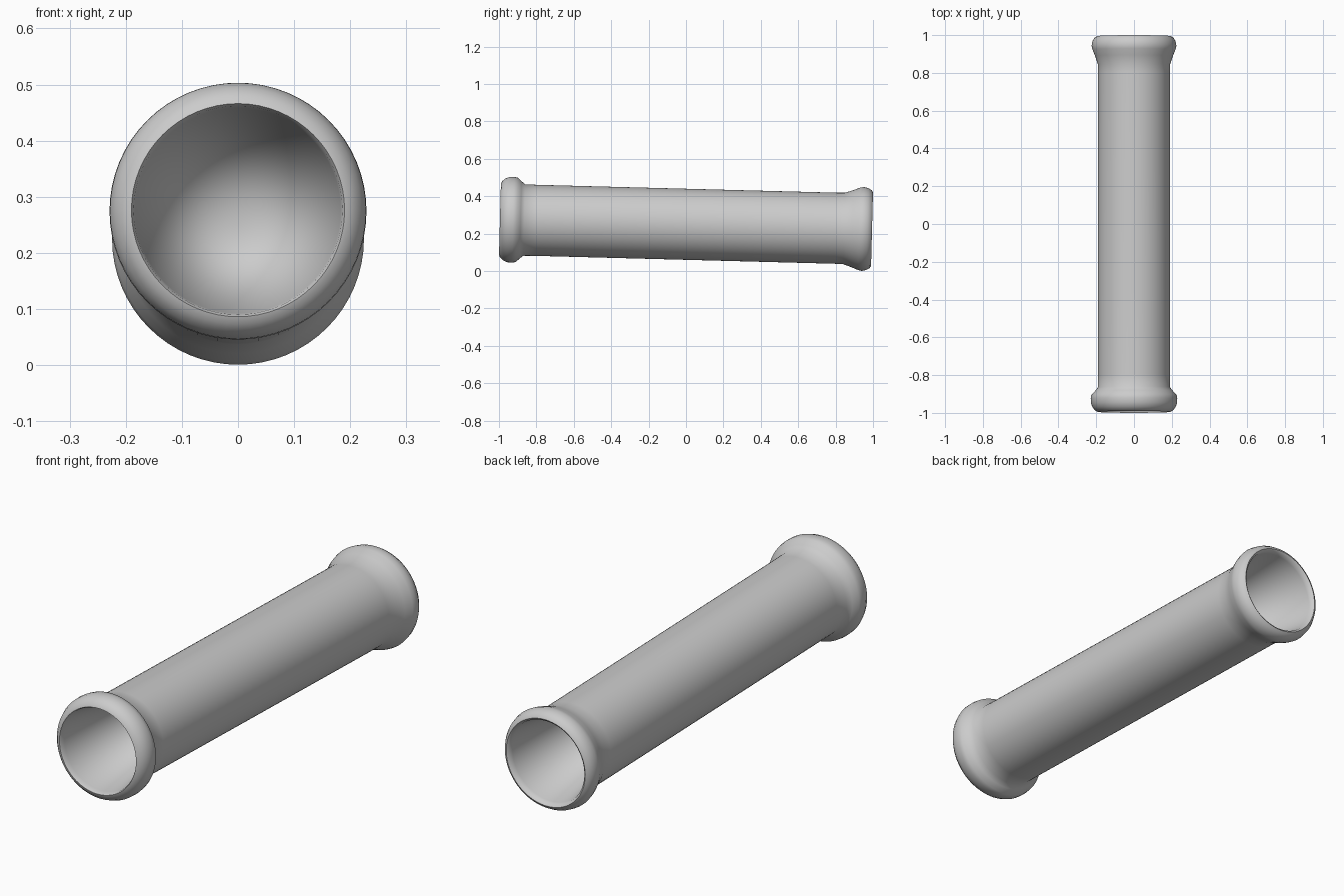
import bpy, bmesh, math

if "Cube" in bpy.data.objects:
    bpy.data.objects.remove(bpy.data.objects["Cube"])

SIDES = 64
TILT = math.atan(0.0263)

# Lathe profile (position along tube, radius) from front recess to back recess
profile = [
    (0.0, 0.0), (-0.97, 0.183), (-0.988, 0.186),
    # front collar
    (-0.995, 0.190), (-0.990, 0.203), (-0.972, 0.219), (-0.950, 0.228),
    (-0.925, 0.229), (-0.905, 0.226), (-0.885, 0.207), (-0.865, 0.191),
    # straight body and back flare
    (-0.80, 0.19), (0.80, 0.19), (0.845, 0.191), (0.89, 0.206),
    (0.925, 0.220), (0.945, 0.2245), (0.970, 0.219), (0.988, 0.208),
    (0.995, 0.196), (0.988, 0.187), (0.97, 0.183), (0.01, 0.0),
]


def lathe(name, points, sides):
    bm = bmesh.new()
    rings = []
    for y, r in points:
        if r == 0:
            rings.append([bm.verts.new((0, y, 0))])
        else:
            rings.append([bm.verts.new((r * math.cos(2 * math.pi * i / sides), y,
                                        r * math.sin(2 * math.pi * i / sides)))
                          for i in range(sides)])
    for a, b in zip(rings, rings[1:]):
        for i in range(sides):
            j = (i + 1) % sides
            if len(a) == 1:
                bm.faces.new((a[0], b[i], b[j]))
            elif len(b) == 1:
                bm.faces.new((a[i], b[0], a[j]))
            else:
                bm.faces.new((a[i], b[i], b[j], a[j]))
    bmesh.ops.recalc_face_normals(bm, faces=bm.faces)
    mesh = bpy.data.meshes.new(name)
    bm.to_mesh(mesh)
    bm.free()
    obj = bpy.data.objects.new(name, mesh)
    bpy.context.collection.objects.link(obj)
    return obj


# Slightly tilted tube with collared ends
tube = lathe("collared_tube", profile, SIDES)
tube.location.z = 0.25
tube.rotation_euler.x = -TILT
bpy.context.view_layer.objects.active = tube
tube.select_set(True)
bpy.ops.object.shade_smooth_by_angle(angle=math.radians(60))
